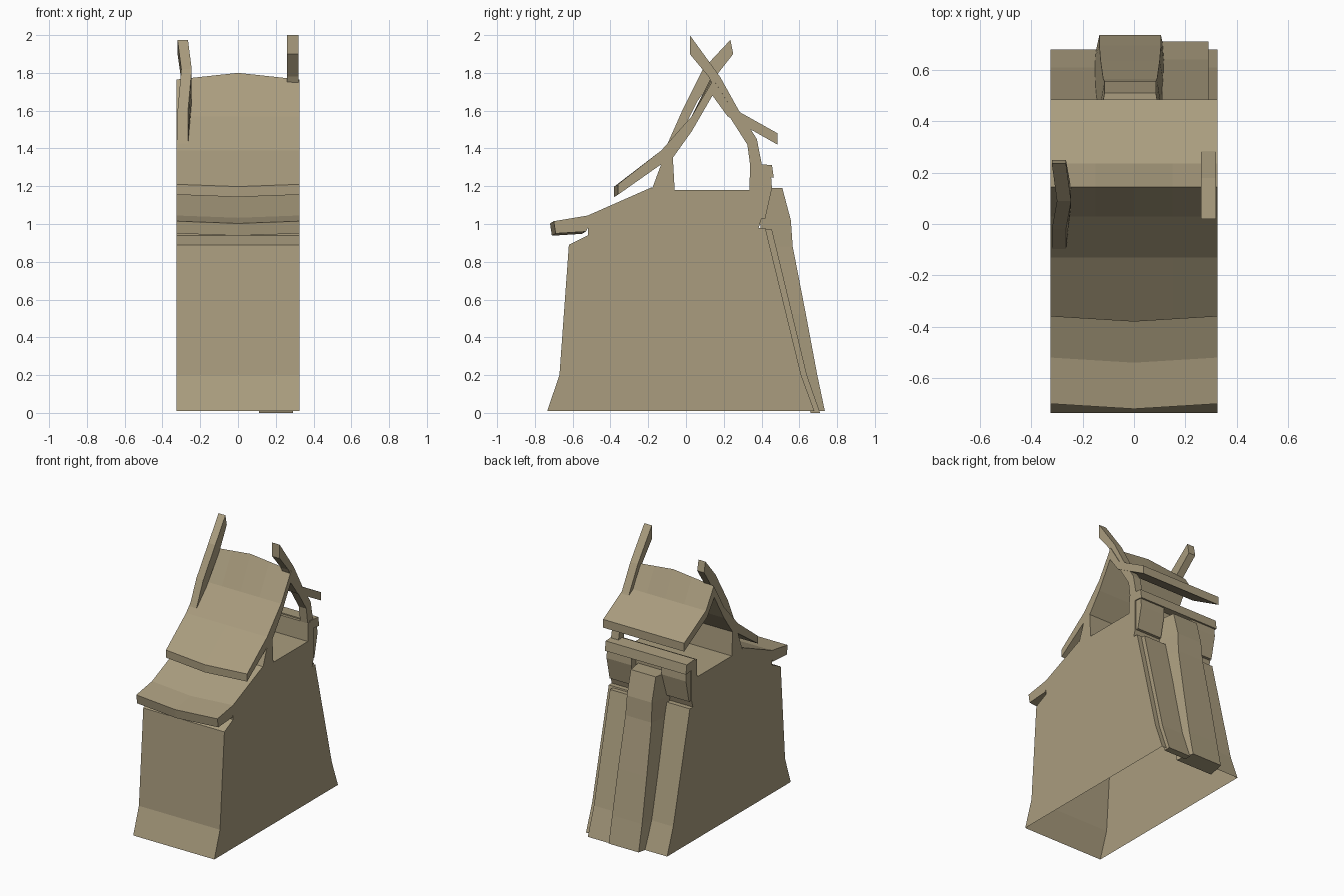
import bpy, bmesh

if "Cube" in bpy.data.objects:
    bpy.data.objects.remove(bpy.data.objects["Cube"])

stone = bpy.data.materials.new("sandy_tan")
stone.diffuse_color = (0.40, 0.335, 0.21, 1)
stone.use_nodes = True
stone.node_tree.nodes["Principled BSDF"].inputs["Base Color"].default_value = stone.diffuse_color
W = 0.325


def finish(bm, name):
    bmesh.ops.recalc_face_normals(bm, faces=bm.faces)
    me = bpy.data.meshes.new(name)
    bm.to_mesh(me)
    bm.free()
    me.materials.append(stone)
    ob = bpy.data.objects.new(name, me)
    bpy.context.collection.objects.link(ob)
    return ob


def loft(name, rings, open_segments=()):
    """Bridge equal rings of 3D points and cap both ends."""
    bm = bmesh.new()
    vs = [[bm.verts.new(p) for p in r] for r in rings]
    n = len(vs[0])
    faces = [bm.faces.new(vs[0]), bm.faces.new(vs[-1])]
    drop = []
    for a, b in zip(vs, vs[1:]):
        for i in range(n):
            f = bm.faces.new((a[i], a[(i + 1) % n], b[(i + 1) % n], b[i]))
            if i in open_segments:
                drop.append(f)
    bmesh.ops.recalc_face_normals(bm, faces=bm.faces)
    bmesh.ops.delete(bm, geom=drop, context='FACES_ONLY')
    me = bpy.data.meshes.new(name)
    bm.to_mesh(me)
    bm.free()
    me.materials.append(stone)
    ob = bpy.data.objects.new(name, me)
    bpy.context.collection.objects.link(ob)
    return ob


def prism(name, profile, xs, warp=lambda x, y, z: (x, y, z), open_segments=()):
    """Extrude a side (y, z) profile through the given x stations."""
    return loft(name, [[warp(x, y, z) for y, z in profile] for x in xs], open_segments)


# Main body: flared walls, front gable shoulder, loft floor, rear parapet, open base
body = [(-.735, .01), (-.67, .2), (-.62, .89), (-.52, .94), (-.52, 1.02),
        (-.18, 1.185), (-.13, 1.32), (-.07, 1.36), (-.06, 1.18), (.335, 1.18),
        (.34, 1.31), (.40, 1.31), (.40, 1.03), (.385, .98), (.42, .98),
        (.61, .2), (.68, .01)]
prism("main_body", body, (-W, W), open_segments=(len(body) - 1,))


# Roof sheets bow outward and change height slightly along the middle
def sag(x, y, z):
    m = 1 - abs(x) / W
    return (x, y - (.02 * m if y < -.3 else 0), z - (.012 * m if y < -.3 else 0))


def ridge_bow(x, y, z):
    x, y, z = sag(x, y, z)
    return (x, y, z + (.035 * (1 - abs(x) / W) if z > 1.7 else 0))


prism("lower_roof", [(-.70, 1.015), (-.52, 1.045), (-.18, 1.195), (-.18, 1.17),
                     (-.51, 1.0), (-.53, .96), (-.69, .95)], (-W, 0, W), sag)
prism("upper_roof", [(-.36, 1.21), (-.13, 1.39), (.03, 1.57), (.145, 1.765),
                     (.235, 1.62), (.485, 1.48), (.485, 1.42), (.22, 1.57),
                     (.14, 1.68), (.03, 1.49), (-.07, 1.35), (-.14, 1.31),
                     (-.36, 1.155)], (-W, -.15, 0, .15, W), ridge_bow)

# Crossed bent rafters, one on each side
prism("left_rafter", [(.235, 1.975), (.09, 1.82), (-.02, 1.60), (-.10, 1.42),
                      (-.02, 1.49), (.06, 1.65), (.14, 1.76), (.25, 1.90)],
      (-.32, -.265), lambda x, y, z: (x + (.02 if 1.6 < z < 1.85 else 0), y, z))
prism("right_rafter", [(.02, 2.0), (.02, 1.90), (.12, 1.78), (.21, 1.60),
                       (.325, 1.42), (.345, 1.27), (.41, 1.27), (.375, 1.45),
                       (.28, 1.60), (.18, 1.78)], (.26, .32))

# Rear beam and the blocks under it
prism("rear_beam", [(.36, 1.255), (.36, 1.318), (.455, 1.312), (.465, 1.245)], (-W, 0, W))
for side, name in ((-1, "left"), (1, "right")):
    prism(name + "_rear_block", [(.39, 1.03), (.39, 1.26), (.45, 1.26), (.455, 1.19), (.42, 1.03)],
          (side * .12, side * .318))

# Tapered rear buttress: z, outer y, outer half width, inner y, inner half width
rings = []
for z, yo, wo, yi, wi in ((.01, .735, .12, .60, .15), (.2, .695, .12, .57, .145),
                          (.52, .635, .115, .50, .14), (.88, .565, .105, .41, .13),
                          (1.02, .555, .10, .39, .13), (1.19, .51, .10, .39, .12)):
    rings.append([(-.015 - wi, yi, z), (-.015 - wo, yo, z), (-.015 + wo, yo, z), (-.015 + wi, yi, z)])
loft("rear_buttress", rings)

# Raised slab beside the buttress
prism("rear_slab", [(.66, 0), (.71, 0), (.64, .2), (.455, .97), (.40, .97), (.59, .2)], (.11, .29))
